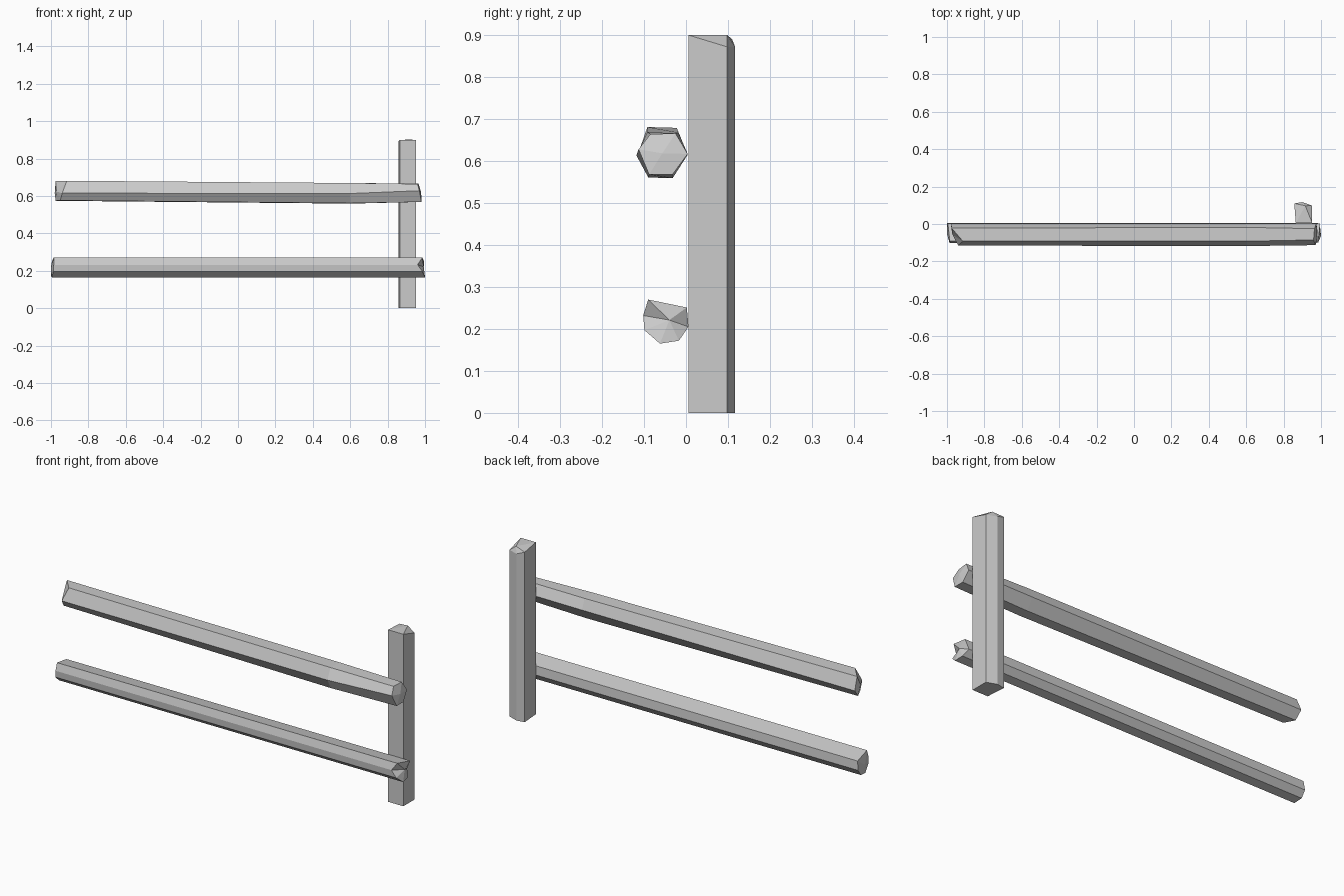
import bpy
import bmesh
from mathutils import Vector

cube = bpy.data.objects.get("Cube")
if cube:
    bpy.data.objects.remove(cube, do_unlink=True)

wood = bpy.data.materials.new("grey_wood")
wood.use_nodes = True
GREY = (0.6, 0.6, 0.6, 1)
wood.diffuse_color = GREY
wood.node_tree.nodes["Principled BSDF"].inputs["Base Color"].default_value = GREY


def loft(name, rings, cap_bulge=(None, None)):
    """Skin closed rings of points; an end with a bulge gets a faceted cap."""
    bm = bmesh.new()
    loops = [[bm.verts.new(p) for p in ring] for ring in rings]
    n = len(loops[0])
    for a, b in zip(loops, loops[1:]):
        for i in range(n):
            j = (i + 1) % n
            bm.faces.new((a[i], a[j], b[j], b[i]))
    for loop, bulge in zip((loops[0], loops[-1]), cap_bulge):
        if bulge is None:
            bm.faces.new(loop)
        else:
            centre = sum((v.co for v in loop), Vector()) / n
            tip = bm.verts.new(centre + Vector(bulge))
            for i in range(n):
                bm.faces.new((loop[i], loop[(i + 1) % n], tip))
    bmesh.ops.recalc_face_normals(bm, faces=bm.faces)
    mesh = bpy.data.meshes.new(name)
    bm.to_mesh(mesh)
    bm.free()
    mesh.materials.append(wood)
    obj = bpy.data.objects.new(name, mesh)
    bpy.context.collection.objects.link(obj)
    return obj


def ring_at(xs, section):
    """Rail ring: a (y, z) section with one x, or one x per corner."""
    if not isinstance(xs, (list, tuple)):
        xs = [xs] * len(section)
    return [(x, y, z) for x, (y, z) in zip(xs, section)]


# Post: five-sided, with a chipped top
post = [(0.865, 0.006), (0.953, 0.006), (0.953, 0.098), (0.9, 0.117), (0.857, 0.11)]
top_heights = (0.9, 0.9, 0.872, 0.872, 0.89)
loft("post",
     [[(x, y, 0) for x, y in post],
      [(x, y, z) for (x, y), z in zip(post, top_heights)]],
     (None, (0.01, 0.03, 0.014)))

# Upper rail: six-sided, sagging slightly near the post, slanted far end
upper_far = [(-0.092, 0.681), (-0.022, 0.679), (0.004, 0.615),
             (-0.03, 0.574), (-0.085, 0.576), (-0.115, 0.615)]
upper_sag = [(-0.092, 0.669), (-0.018, 0.668), (0.004, 0.615),
             (-0.032, 0.559), (-0.09, 0.561), (-0.118, 0.613)]
upper_near = [(-0.085, 0.664), (-0.025, 0.666), (0.004, 0.617),
              (-0.032, 0.568), (-0.088, 0.568), (-0.113, 0.628)]
loft("upper_rail",
     [ring_at((-0.915, -0.975, -0.98, -0.975, -0.95, -0.94), upper_far),
      ring_at(0.6, upper_sag),
      ring_at((0.96, 0.965, 0.975, 0.98, 0.98, 0.97), upper_near)],
     ((-0.015, 0, 0), (0.008, 0, 0)))

# Lower rail: seven-sided, straight, with a notched near end
lower = [(-0.09, 0.27), (0.002, 0.251), (0.006, 0.205), (-0.017, 0.172),
         (-0.062, 0.165), (-0.099, 0.197), (-0.102, 0.232)]
loft("lower_rail",
     [ring_at((-0.985, -0.995, -1, -1, -0.995, -0.987, -0.985), lower),
      ring_at((0.985, 0.995, 0.975, 0.995, 1.0, 0.985, 0.96), lower)],
     ((-0.008, 0, 0), (0.008, 0.012, 0.008)))
